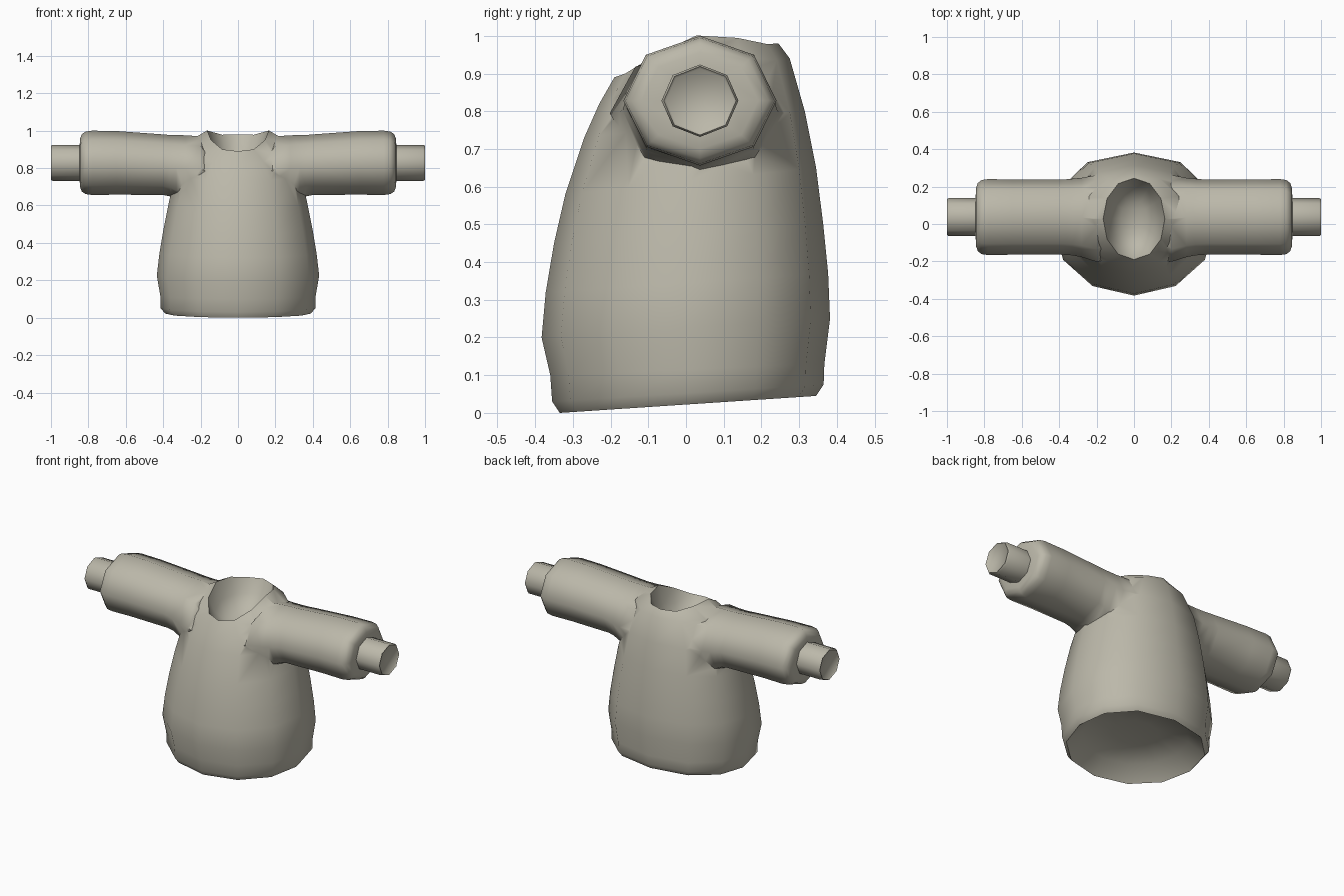
import bpy, bmesh, math

if "Cube" in bpy.data.objects:
    bpy.data.objects.remove(bpy.data.objects["Cube"])

cloth = bpy.data.materials.new("warm grey cloth")
cloth.diffuse_color = (0.50, 0.48, 0.40, 1)
cloth.use_nodes = True
cloth.node_tree.nodes["Principled BSDF"].inputs["Base Color"].default_value = cloth.diffuse_color


def smooth(ob):
    bpy.ops.object.select_all(action='DESELECT')
    ob.select_set(True)
    bpy.context.view_layer.objects.active = ob
    bpy.ops.object.shade_smooth_by_angle(angle=math.radians(62))


def loft(name, rings):
    """Skin a list of point rings into a closed solid."""
    bm = bmesh.new()
    vr = [[bm.verts.new(p) for p in r] for r in rings]
    n = len(vr[0])
    for a, b in zip(vr, vr[1:]):
        for i in range(n):
            j = (i + 1) % n
            bm.faces.new((a[i], a[j], b[j], b[i]))
    bm.faces.new(vr[0][::-1])
    bm.faces.new(vr[-1])
    bmesh.ops.recalc_face_normals(bm, faces=bm.faces)
    me = bpy.data.meshes.new(name)
    bm.to_mesh(me)
    bm.free()
    me.materials.append(cloth)
    ob = bpy.data.objects.new(name, me)
    bpy.context.collection.objects.link(ob)
    smooth(ob)
    return ob


def body_ring(zf, yf, zb, yb, hw, lift=0.0, n=12):
    """Tilted oval, fuller at the back: front, back, half width, raised sides."""
    pts = []
    for i in range(n):
        a = 2 * math.pi * i / n
        c, s = math.cos(a), math.sin(a)
        full = 1 + (0.19 * s * s if s > 0 and lift == 0 else 0.03 * s * s)
        pts.append((hw * c * full, (yf + yb) / 2 + (yb - yf) / 2 * s,
                    (zf + zb) / 2 + (zb - zf) / 2 * s + lift * c ** 4))
    return pts


def arm_ring(side, x, ry, rz, cy=0.037, cz=0.828, n=8):
    return [(side * x, cy + ry * math.cos(2 * math.pi * i / n),
             cz + rz * math.sin(2 * math.pi * i / n)) for i in range(n)]


# torso: shallow hollow hem, outer wall, neck opening with inner bowl
torso_rings = [
    (0.115, -0.11, 0.125, 0.12, 0.13),
    (0.08, -0.26, 0.11, 0.27, 0.30),
    (0.00, -0.335, 0.045, 0.345, 0.39),
    (0.03, -0.355, 0.075, 0.365, 0.415),
    (0.10, -0.36, 0.13, 0.367, 0.415),
    (0.20, -0.383, 0.25, 0.382, 0.434),
    (0.32, -0.372, 0.37, 0.377, 0.42),
    (0.45, -0.35, 0.50, 0.364, 0.398),
    (0.58, -0.32, 0.65, 0.345, 0.370),
    (0.73, -0.27, 0.80, 0.315, 0.335),
    (0.82, -0.23, 0.94, 0.275, 0.27, 0.06),
    (0.89, -0.19, 0.98, 0.245, 0.165, 0.066),
    (0.83, -0.15, 0.90, 0.205, 0.135, 0.03),
    (0.79, -0.07, 0.82, 0.13, 0.07, 0.001),
]
torso = loft("torso", [body_ring(*r) for r in torso_rings])

# sleeves flaring into the torso, and cuffs, one pair per side
for side, label in ((1, "right"), (-1, "left")):
    sleeve_rings = [
        (0.08, 0.200, 0.03, 0.025, 0.74),
        (0.20, 0.232, 0.175, 0.030, 0.795),
        (0.28, 0.212, 0.178, 0.035, 0.797),
        (0.33, 0.205, 0.174, 0.037, 0.803),
        (0.365, 0.202, 0.164, 0.037, 0.813),
        (0.40, 0.200, 0.162, 0.037, 0.818),
        (0.65, 0.201, 0.170),
        (0.78, 0.203, 0.172),
        (0.815, 0.198, 0.167),
        (0.835, 0.182, 0.153),
        (0.845, 0.155, 0.128),
        (0.847, 0.09, 0.085),
    ]
    sleeve = loft(label + "_sleeve", [arm_ring(side, *r) for r in sleeve_rings])
    bpy.context.view_layer.objects.active = torso
    join = torso.modifiers.new("join", 'BOOLEAN')
    join.operation, join.solver, join.object = 'UNION', 'EXACT', sleeve
    bpy.ops.object.modifier_apply(modifier="join")
    bpy.data.objects.remove(sleeve)
    cuff = [(0.83, 0.102, 0.096), (0.99, 0.102, 0.096), (1.0, 0.096, 0.091),
            (0.993, 0.090, 0.085)]
    loft(label + "_cuff", [arm_ring(side, *r) for r in cuff])

# soften the shoulder seams
torso.name = "sweater_body"
bm = bmesh.new()
bm.from_mesh(torso.data)
bmesh.ops.remove_doubles(bm, verts=bm.verts, dist=0.004)
bmesh.ops.triangulate(bm, faces=[f for f in bm.faces if len(f.verts) > 4])
bm.to_mesh(torso.data)
bm.free()
smooth(torso)
